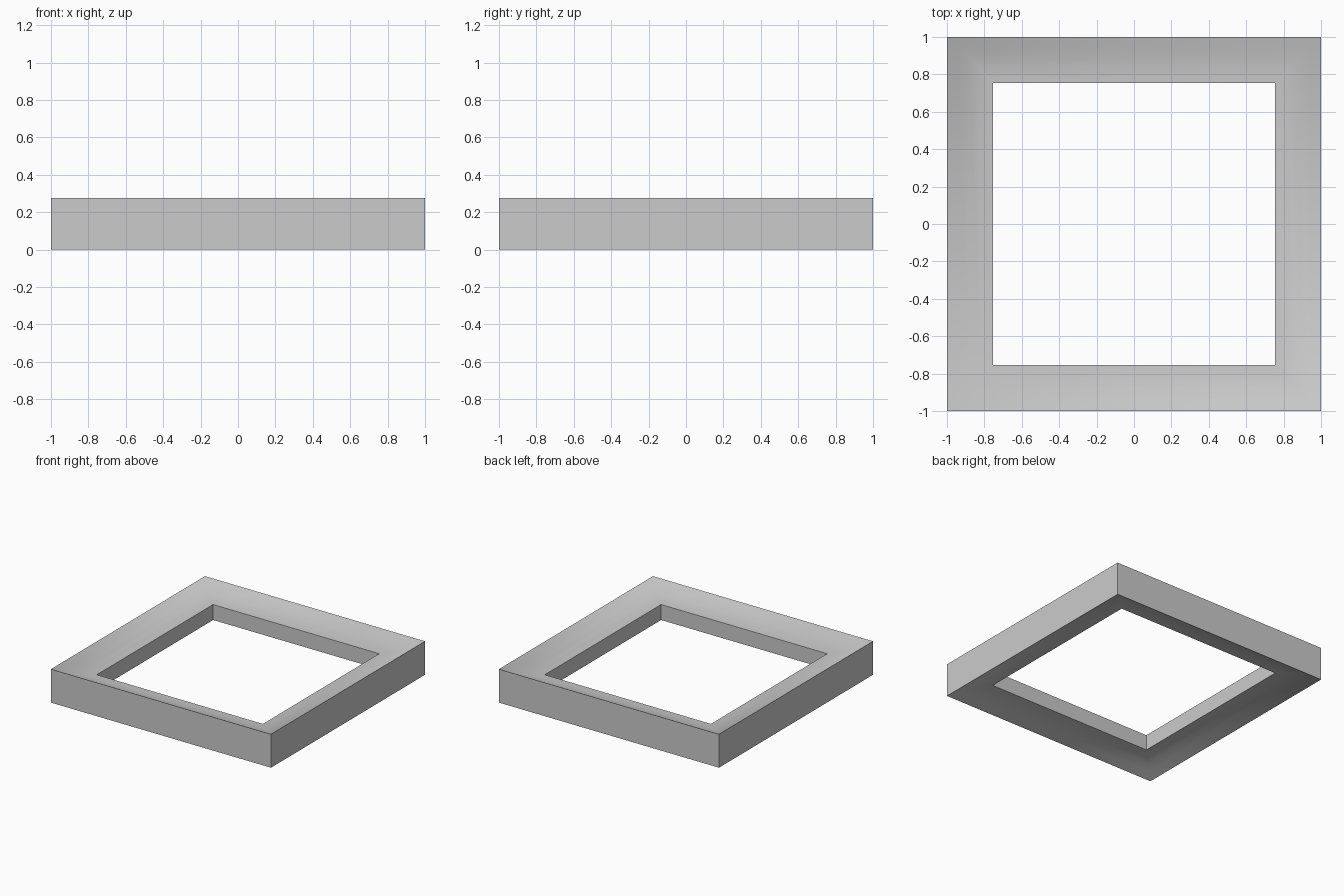
import bpy, bmesh, math

if "Cube" in bpy.data.objects:
    bpy.data.objects.remove(bpy.data.objects["Cube"])

# Half profile of the rail: (distance from centre, height above mid plane)
MID = 0.1375
upper = [(1.0, 0.1375), (0.94, 0.108), (0.88, 0.084), (0.82, 0.069), (0.755, 0.0635)]
profile = upper + [(r, -h) for r, h in reversed(upper)]

# Sweep the profile around a square with mitred corners
bm = bmesh.new()
rings = [[bm.verts.new((sx * r, sy * r, MID + h)) for r, h in profile]
         for sx, sy in ((-1, -1), (1, -1), (1, 1), (-1, 1))]
n = len(profile)
for i in range(4):
    a, b = rings[i], rings[(i + 1) % 4]
    for j in range(n):
        k = (j + 1) % n
        bm.faces.new((a[j], b[j], b[k], a[k]))
bmesh.ops.recalc_face_normals(bm, faces=bm.faces)

mesh = bpy.data.meshes.new("square_frame")
bm.to_mesh(mesh)
bm.free()
frame = bpy.data.objects.new("square_frame", mesh)
bpy.context.collection.objects.link(frame)

# Soft hollow faces, crisp rims
bpy.context.view_layer.objects.active = frame
frame.select_set(True)
bpy.ops.object.shade_smooth_by_angle(angle=math.radians(40))
